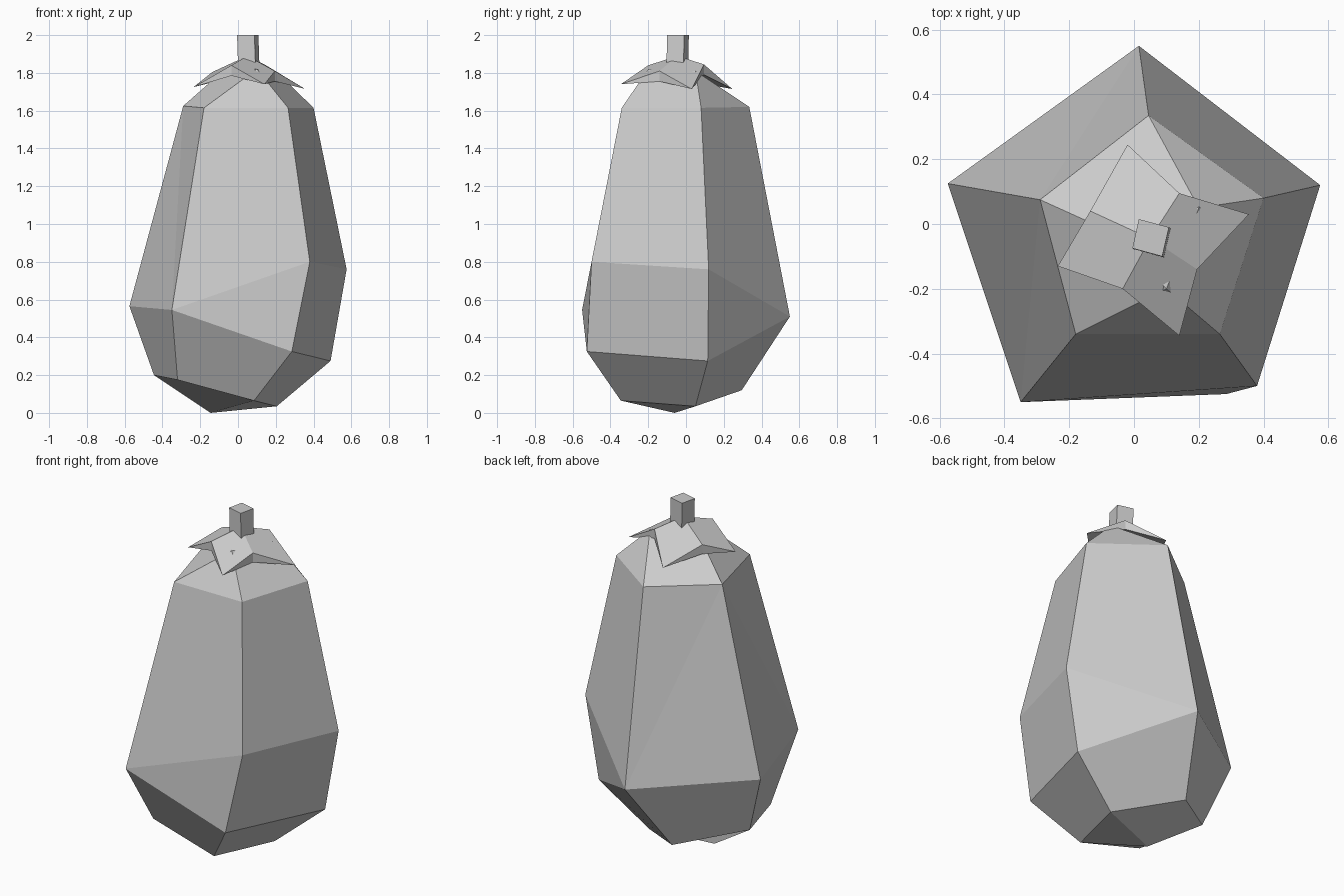
import bpy
from mathutils import Vector

cube = bpy.data.objects.get("Cube")
if cube:
    bpy.data.objects.remove(cube, do_unlink=True)

grey = bpy.data.materials.new("plain_grey")
grey.use_nodes = True
colour = (0.6, 0.6, 0.6, 1)
grey.diffuse_color = colour
grey.node_tree.nodes["Principled BSDF"].inputs["Base Color"].default_value = colour


def build(name, points, faces):
    """Make a flat-shaded object from named points and faces spelled by name."""
    names = list(points)
    mesh = bpy.data.meshes.new(name)
    mesh.from_pydata([points[n] for n in names], [],
                     [[names.index(n) for n in f.split()] for f in faces])
    mesh.materials.append(grey)
    mesh.validate()
    obj = bpy.data.objects.new(name, mesh)
    bpy.context.collection.objects.link(obj)
    bpy.ops.object.select_all(action='DESELECT')
    obj.select_set(True)
    bpy.context.view_layer.objects.active = obj
    bpy.ops.object.mode_set(mode='EDIT')
    bpy.ops.mesh.select_all(action='SELECT')
    bpy.ops.mesh.normals_make_consistent(inside=False)
    bpy.ops.object.mode_set(mode='OBJECT')
    return obj


# Fruit body: crown, shoulder, belly, hip and base points, each by direction
# (b back, r right, fr front right, fl front left, l left)
body = {
    "crown_f": (.10, -.20, 1.82), "crown_r": (.20, .05, 1.81), "crown_l": (-.08, -.02, 1.81),
    "top_b": (.045, .335, 1.62), "top_r": (.40, .08, 1.615), "top_fr": (.265, -.34, 1.615),
    "top_fl": (-.18, -.34, 1.615), "top_l": (-.29, .075, 1.625),
    "mid_b": (.015, .55, .51), "mid_r": (.575, .12, .76), "mid_fr": (.38, -.50, .80),
    "mid_fl": (-.35, -.55, .545), "mid_l": (-.575, .125, .565),
    "hip_b": (-.115, .295, .12), "hip_r": (.49, .115, .275), "hip_fr": (.285, -.525, .325),
    "hip_fl": (-.32, -.335, .175), "hip_l": (-.445, .04, .20),
    "base_f": (.085, -.345, .065), "base_r": (.205, .05, .035), "base_l": (-.145, -.06, 0),
}
build("fruit_body", body, [
    "crown_f crown_r crown_l",
    "top_fl top_fr crown_f", "top_fr top_r crown_r crown_f", "top_r top_b crown_r",
    "top_b top_l crown_l crown_r", "top_l top_fl crown_f crown_l",
    "mid_fl mid_fr top_fr top_fl", "mid_fr mid_r top_r top_fr", "mid_r mid_b top_b top_r",
    "mid_b mid_l top_l", "mid_b top_l top_b", "mid_l mid_fl top_l", "mid_fl top_fl top_l",
    "mid_fl hip_fr mid_fr", "mid_fl hip_fl base_f hip_fr", "hip_fr hip_r mid_r mid_fr",
    "hip_fr base_f base_r hip_r", "mid_r hip_r mid_b", "hip_r base_r hip_b mid_b",
    "mid_b hip_b hip_l mid_l", "mid_l hip_l hip_fl mid_fl",
    "base_f base_l base_r", "base_r base_l hip_l hip_b", "base_f hip_fl hip_l base_l",
])

# Leafy cap: four pointed leaves around a raised centre, thick at the notches
tips = [(-.02, .245, 1.715), (.355, .03, 1.715), (.14, -.345, 1.74), (-.235, -.13, 1.725)]
notches = [(.14, .095, 1.845), (.195, -.14, 1.81), (-.035, -.20, 1.84), (-.135, .04, 1.805)]
cap = {"centre": (.05, -.045, 1.89), "under": (.05, -.045, 1.83)}
faces = []
for i in range(4):
    p = (i - 1) % 4
    cap[f"tip{i}"] = tips[i]
    cap[f"notch{i}"] = notches[i]
    cap[f"low{i}"] = Vector(notches[i]) - Vector((0, 0, .055))
    faces += [f"centre notch{p} tip{i} notch{i}", f"under low{i} tip{i} low{p}",
              f"notch{p} low{p} tip{i}", f"notch{i} tip{i} low{i}"]
build("leaf_cap", cap, faces)

# Stem: short square post, leaning slightly
corners = [(.015, .015), (.108, -.01), (.087, -.10), (-.005, -.075)]
stem = {}
for i, (x, y) in enumerate(corners):
    stem[f"t{i}"] = (x, y, 2)
    stem[f"b{i}"] = (x + .005, y - .003, 1.85)
build("stem", stem, ["t0 t1 t2 t3", "b0 b1 b2 b3"]
      + [f"t{i} t{(i + 1) % 4} b{(i + 1) % 4} b{i}" for i in range(4)])
